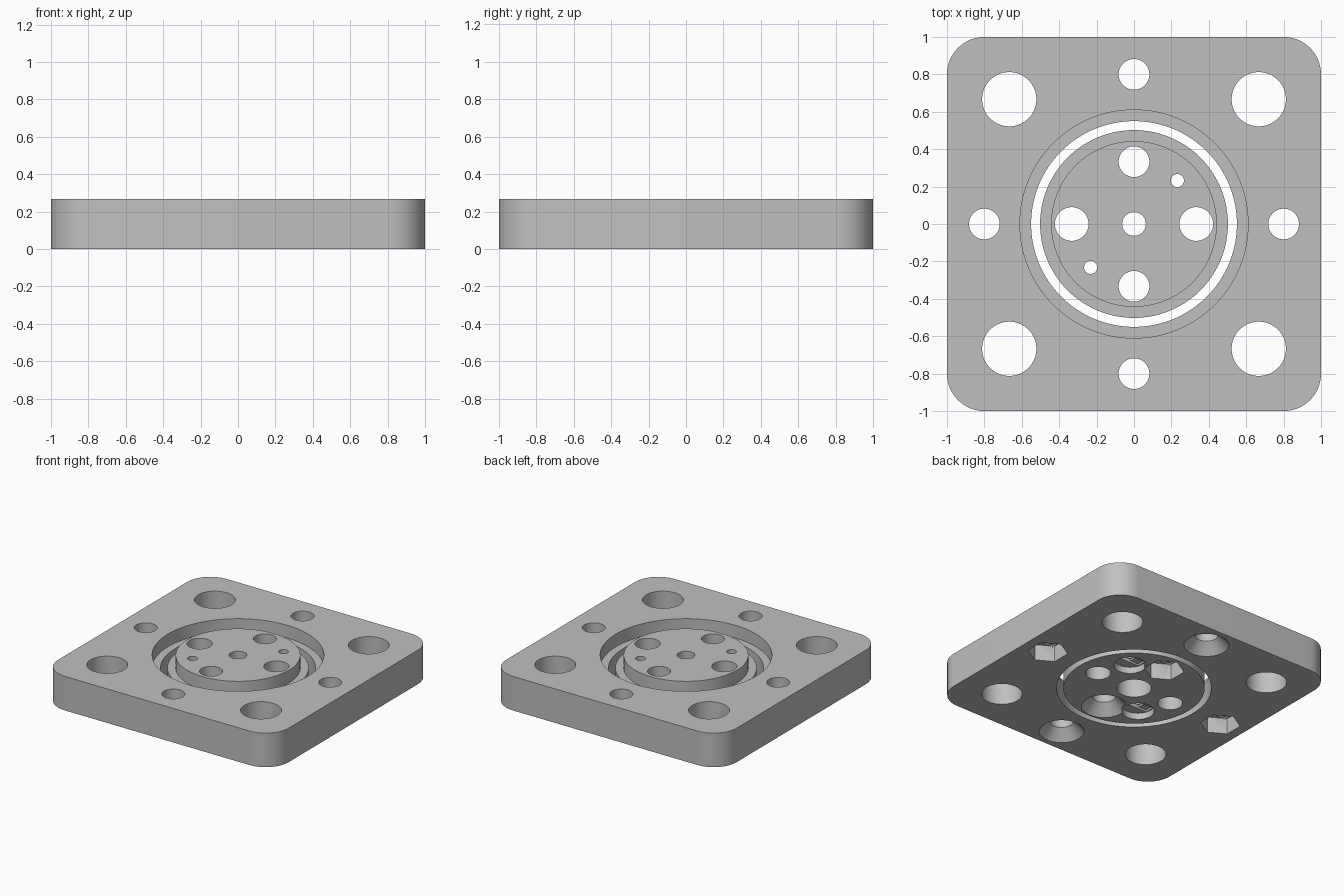
import bpy, bmesh
from math import cos, sin, pi

if "Cube" in bpy.data.objects:
    bpy.data.objects.remove(bpy.data.objects["Cube"], do_unlink=True)

H = 0.267        # plate thickness
LEDGE = 0.1      # depth of the ring recess
OUT = 0.05       # how far cutters reach past a surface

grey = bpy.data.materials.new("light grey")
grey.use_nodes = True
color = (0.53, 0.53, 0.53, 1)
grey.diffuse_color = color
grey.node_tree.nodes["Principled BSDF"].inputs["Base Color"].default_value = color


def loft(name, sections):
    """Solid through a list of (outline, z) sections with equal point counts."""
    bm = bmesh.new()
    rings = [[bm.verts.new((x, y, z)) for x, y in outline] for outline, z in sections]
    n = len(rings[0])
    for low, high in zip(rings, rings[1:]):
        for i in range(n):
            j = (i + 1) % n
            bm.faces.new((low[i], low[j], high[j], high[i]))
    bm.faces.new(rings[0][::-1])
    bm.faces.new(rings[-1])
    bmesh.ops.recalc_face_normals(bm, faces=bm.faces)
    mesh = bpy.data.meshes.new(name)
    bm.to_mesh(mesh)
    bm.free()
    mesh.materials.append(grey)
    obj = bpy.data.objects.new(name, mesh)
    bpy.context.collection.objects.link(obj)
    return obj


def circle(r, x=0, y=0, n=64, turn=0):
    return [(x + r * cos(turn + 2 * pi * i / n), y + r * sin(turn + 2 * pi * i / n))
            for i in range(n)]


def box(x, y, hx, hy):
    return [(x - hx, y - hy), (x + hx, y - hy), (x + hx, y + hy), (x - hx, y + hy)]


def cut(target, *sections):
    cutter = loft("cutter", sections)
    cutter.hide_render = True
    mod = target.modifiers.new("cut", "BOOLEAN")
    mod.operation = "DIFFERENCE"
    mod.solver = "EXACT"
    mod.object = cutter
    bpy.context.view_layer.objects.active = target
    bpy.ops.object.modifier_apply(modifier=mod.name)
    bpy.data.objects.remove(cutter, do_unlink=True)


def hole(target, x, y, r, z0=-OUT, z1=H + OUT):
    cut(target, (circle(r, x, y), z0), (circle(r, x, y), z1))


def countersink(target, x, y, r, r_big, depth):
    """Through hole that flares out on the underside."""
    hole(target, x, y, r)
    slope = (r_big - r) / depth
    cut(target, (circle(r_big + slope * OUT, x, y), -OUT),
        (circle(r - slope * 0.002, x, y), depth + 0.002))


def bridge(target, x, y, half, reach, depth, step):
    """Two thin steps, a slot and then a square, over a pocket."""
    for k, length in ((1, reach), (2, half)):
        outline = box(x, y, length, half)
        cut(target, (outline, depth - 0.01), (outline, depth + k * step))


def nut_pocket(target, x, y, r):
    """Through hole with a hexagonal pocket on the underside."""
    hole(target, x, y, r)
    outline = circle(0.143, x, y, 6, pi / 6)
    cut(target, (outline, -OUT), (outline, 0.125))
    bridge(target, x, y, r, 0.115, 0.125, 0.012)


def finish(obj):
    bpy.ops.object.select_all(action="DESELECT")
    obj.select_set(True)
    bpy.context.view_layer.objects.active = obj
    bpy.ops.object.shade_smooth_by_angle(angle=pi / 6)


# Square plate with rounded corners
corner = []
for q, (sx, sy) in enumerate(((1, 1), (-1, 1), (-1, -1), (1, -1))):
    for i in range(17):
        a = (q + i / 16) * pi / 2
        corner.append((sx * 0.8 + 0.2 * cos(a), sy * 0.8 + 0.2 * sin(a)))
plate = loft("base_plate", [(corner, 0), (corner, H)])

# Central opening with a stepped seat
big = 128
cut(plate, (circle(0.55, n=big), -OUT), (circle(0.55, n=big), H + OUT))
cut(plate, (circle(0.61, n=big), H - LEDGE), (circle(0.61, n=big), H + OUT))

# Corner holes, countersunk screw holes and nut pockets
for s in (-1, 1):
    for t in (-1, 1):
        hole(plate, s * 0.667, t * 0.667, 0.145)
    countersink(plate, 0, s * 0.8, 0.082, 0.16, 0.08)
    nut_pocket(plate, s * 0.8, 0, 0.082)
finish(plate)

# Free hub with a matching step
top, low = circle(0.443, n=big), circle(0.502, n=big)
hub = loft("centre_hub", [(low, 0), (low, H - LEDGE), (top, H - LEDGE), (top, H)])

# Hub holes: plain pair, nut pocket, countersink, centre bore
for s in (-1, 1):
    hole(hub, s * 0.333, 0, 0.09)
nut_pocket(hub, 0, 0.333, 0.082)
countersink(hub, 0, -0.333, 0.082, 0.16, 0.08)
hole(hub, 0, 0, 0.063)
hole(hub, 0, 0, 0.124, z1=0.167)

# Small screw holes with shallow head recesses
for s in (-1, 1):
    x = y = s * 0.232
    hole(hub, x, y, 0.035)
    hole(hub, x, y, 0.115, z1=0.05)
    bridge(hub, x, y, 0.036, 0.105, 0.05, 0.015)
finish(hub)
